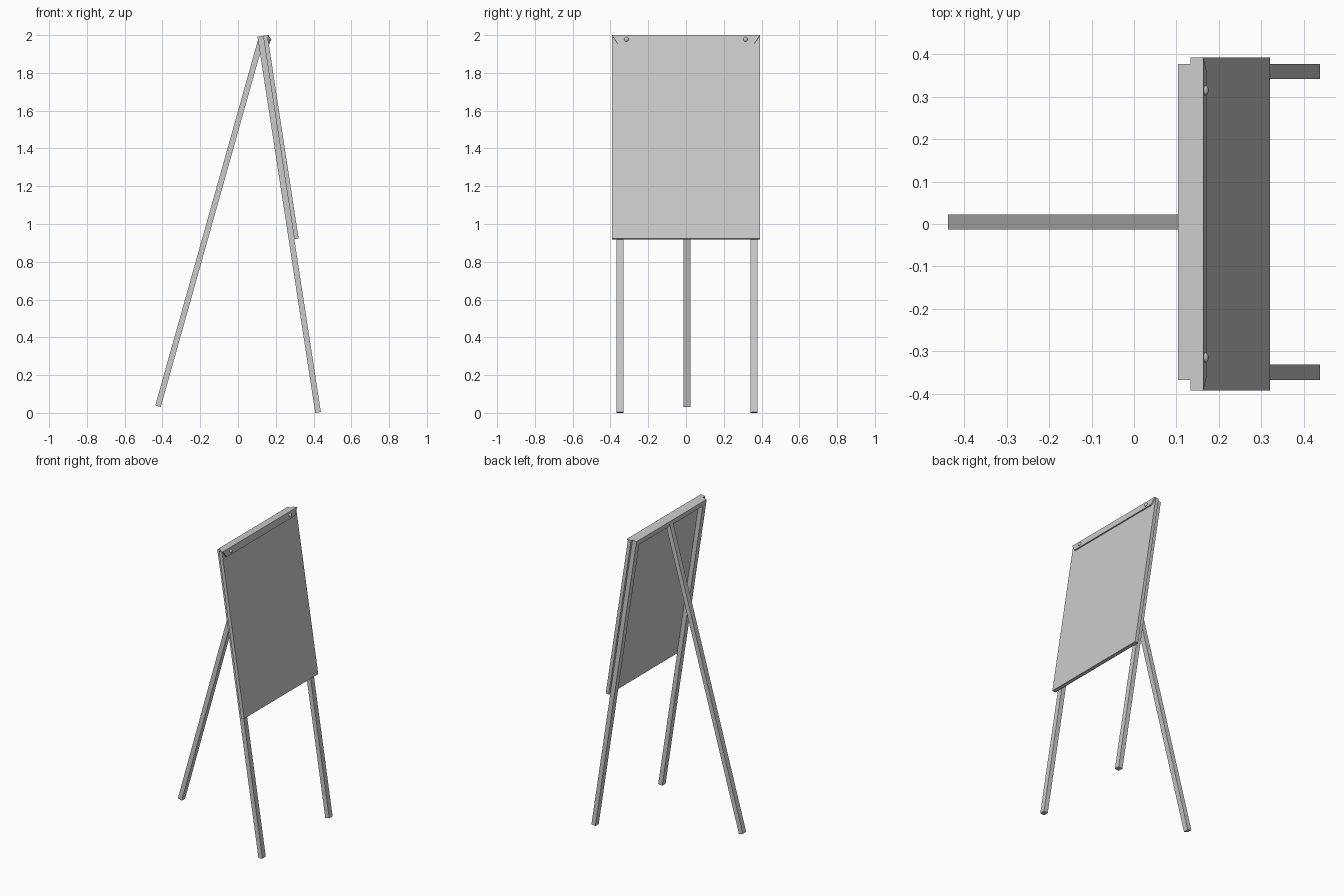
import bpy, bmesh, math
from mathutils import Matrix, Vector

if "Cube" in bpy.data.objects:
    bpy.data.objects.remove(bpy.data.objects["Cube"])


def frame(x, z, slope):
    """Local axes for a leaning part: X = outward normal, Y = width, Z = along the lean."""
    up = Vector((slope, 0, 1)).normalized()
    out = Vector((up.z, 0, -up.x))
    m = Matrix((out, (0, 1, 0), up)).transposed().to_4x4()
    m.translation = (x, 0, z)
    return m


def add_object(name, bm, matrix):
    bmesh.ops.recalc_face_normals(bm, faces=bm.faces)
    me = bpy.data.meshes.new(name)
    bm.to_mesh(me)
    bm.free()
    ob = bpy.data.objects.new(name, me)
    ob.matrix_world = matrix
    bpy.context.collection.objects.link(ob)
    return ob


def slab(name, matrix, xs, ys, zs, taper=0.0):
    """Box between the given local ranges; taper pulls in the lower corners."""
    bm = bmesh.new()
    outline = [(ys[0] + taper, zs[0]), (ys[1] - taper, zs[0]), (ys[1], zs[1]), (ys[0], zs[1])]
    face = bm.faces.new([bm.verts.new((xs[0], y, z)) for y, z in outline])
    new = bmesh.ops.extrude_face_region(bm, geom=[face])["geom"]
    verts = [v for v in new if isinstance(v, bmesh.types.BMVert)]
    bmesh.ops.translate(bm, verts=verts, vec=(xs[1] - xs[0], 0, 0))
    return add_object(name, bm, matrix)


TOP = 2.015
MID = 0.005
front = frame(0.409, 0.0, -0.1535)
back = frame(-0.438, 0.039, 0.281)

# Front legs and the bar joining them at the top
for side, label in ((-1, "right"), (1, "left")):
    y = MID + side * 0.3545
    slab("front_leg_" + label, front, (0, 0.03), (y - 0.0178, y + 0.0178), (0, TOP))
slab("top_crossbar", front, (0, 0.03), (MID - 0.337, MID + 0.337), (TOP - 0.035, TOP))

# Rear prop leg
slab("rear_leg", back, (0, 0.03), (MID - 0.0178, MID + 0.0178), (0, 2.015))

# Writing board
slab("board", front, (0.03, 0.053), (-0.393, 0.393), (0.925, TOP))

# Paper clamp along the top with tapered ends
slab("paper_clamp", front, (0.053, 0.061), (-0.393, 0.393), (TOP - 0.045, TOP), 0.03)

# Round clamp knobs
for side, label in ((-1, "right"), (1, "left")):
    bm = bmesh.new()
    bmesh.ops.create_uvsphere(bm, u_segments=20, v_segments=12, radius=0.012)
    for f in bm.faces:
        f.smooth = True
    place = Matrix.Translation((0.061, side * 0.315, TOP - 0.023)) @ Matrix.Diagonal((0.75, 1, 1, 1))
    bmesh.ops.transform(bm, matrix=place, verts=bm.verts)
    add_object("clamp_knob_" + label, bm, front)
